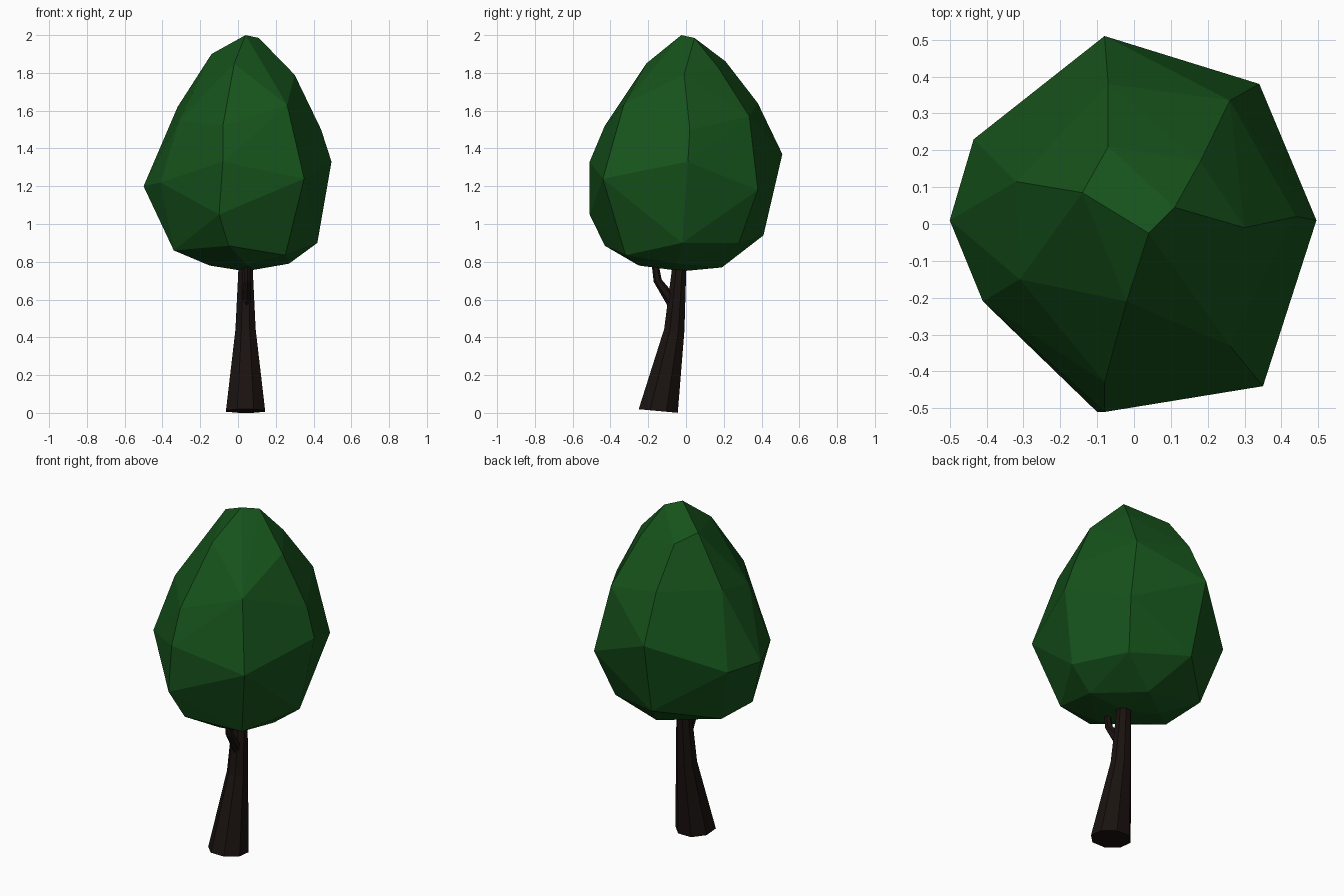
import bpy, bmesh, math
from mathutils import Vector

if "Cube" in bpy.data.objects:
    bpy.data.objects.remove(bpy.data.objects["Cube"])


def finish(name, bm, color):
    bmesh.ops.recalc_face_normals(bm, faces=bm.faces)
    me = bpy.data.meshes.new(name)
    bm.to_mesh(me)
    bm.free()
    ob = bpy.data.objects.new(name, me)
    bpy.context.collection.objects.link(ob)
    mat = bpy.data.materials.new(name + "_colour")
    mat.diffuse_color = color
    mat.use_nodes = True
    mat.node_tree.nodes["Principled BSDF"].inputs["Base Color"].default_value = mat.diffuse_color
    me.materials.append(mat)
    return ob


def tube(name, rings, sides, color):
    """Flat-sided tapering tube; each ring is (centre, radius, slope along y)."""
    bm = bmesh.new()
    loops = []
    for (cx, cy, cz), r, slope in rings:
        loop = []
        for i in range(sides):
            a = 2 * math.pi * (i + 0.5) / sides
            dy = r * math.sin(a)
            loop.append(bm.verts.new((cx + r * math.cos(a), cy + dy, cz + slope * dy)))
        loops.append(loop)
    for lo, hi in zip(loops, loops[1:]):
        for i in range(sides):
            j = (i + 1) % sides
            bm.faces.new((lo[i], lo[j], hi[j], hi[i]))
    bm.faces.new(loops[0][::-1])
    bm.faces.new(loops[-1])
    return finish(name, bm, color)


BARK = (0.010, 0.006, 0.005, 1)
LEAF = (0.008, 0.085, 0.011, 1)

# Leaning trunk, flared at the foot
tube("trunk", [((0.04, -0.147, 0.01), 0.112, -0.09),
               ((0.04, -0.062, 0.44), 0.058, -0.08),
               ((0.04, -0.035, 0.78), 0.04, 0),
               ((0.04, -0.03, 0.95), 0.03, 0)], 8, BARK)

# Small side branch
tube("branch", [((0.045, -0.06, 0.57), 0.026, 0.9),
                ((0.05, -0.150, 0.70), 0.021, 0.3),
                ((0.05, -0.172, 0.84), 0.016, 0)], 6, BARK)

# Faceted crown: hull over irregular rings, from the underside to the tip
underside = [(0.04, -0.02, 0.75), (0.05, -0.25, 0.78), (0.27, -0.05, 0.79),
             (0.06, 0.19, 0.77), (-0.15, 0.04, 0.78)]
skirt = [(-0.05, -0.43, 0.885), (0.25, -0.32, 0.835), (0.42, -0.02, 0.90),
         (0.27, 0.28, 0.90), (-0.06, 0.41, 0.94), (-0.34, 0.15, 0.87),
         (-0.34, -0.14, 0.86)]
belly = [(-0.10, -0.51, 1.05), (-0.08, -0.51, 1.33), (0.35, -0.44, 1.24),
         (0.495, 0.01, 1.33), (0.34, 0.38, 1.18), (-0.08, 0.51, 1.37),
         (-0.435, 0.23, 1.20), (-0.5, 0.01, 1.20), (-0.41, -0.21, 1.22)]
shoulder = [(-0.08, -0.43, 1.52), (0.26, -0.33, 1.63), (0.44, 0.02, 1.50),
            (0.26, 0.335, 1.57), (-0.07, 0.38, 1.64), (-0.32, 0.115, 1.62),
            (-0.31, -0.15, 1.55)]
tip = [(-0.02, -0.21, 1.85), (0.30, -0.01, 1.79), (0.18, 0.17, 1.83),
       (-0.07, 0.21, 1.86), (-0.14, 0.085, 1.90), (0.11, 0.045, 1.985),
       (0.04, -0.025, 2.0)]
bm = bmesh.new()
for p in underside + skirt + belly + shoulder + tip:
    bm.verts.new(Vector(p))
hull = bmesh.ops.convex_hull(bm, input=bm.verts)
loose = {v for v in hull["geom_interior"] + hull["geom_unused"]
         if isinstance(v, bmesh.types.BMVert)}
bmesh.ops.delete(bm, geom=list(loose), context='VERTS')
finish("crown", bm, LEAF)
